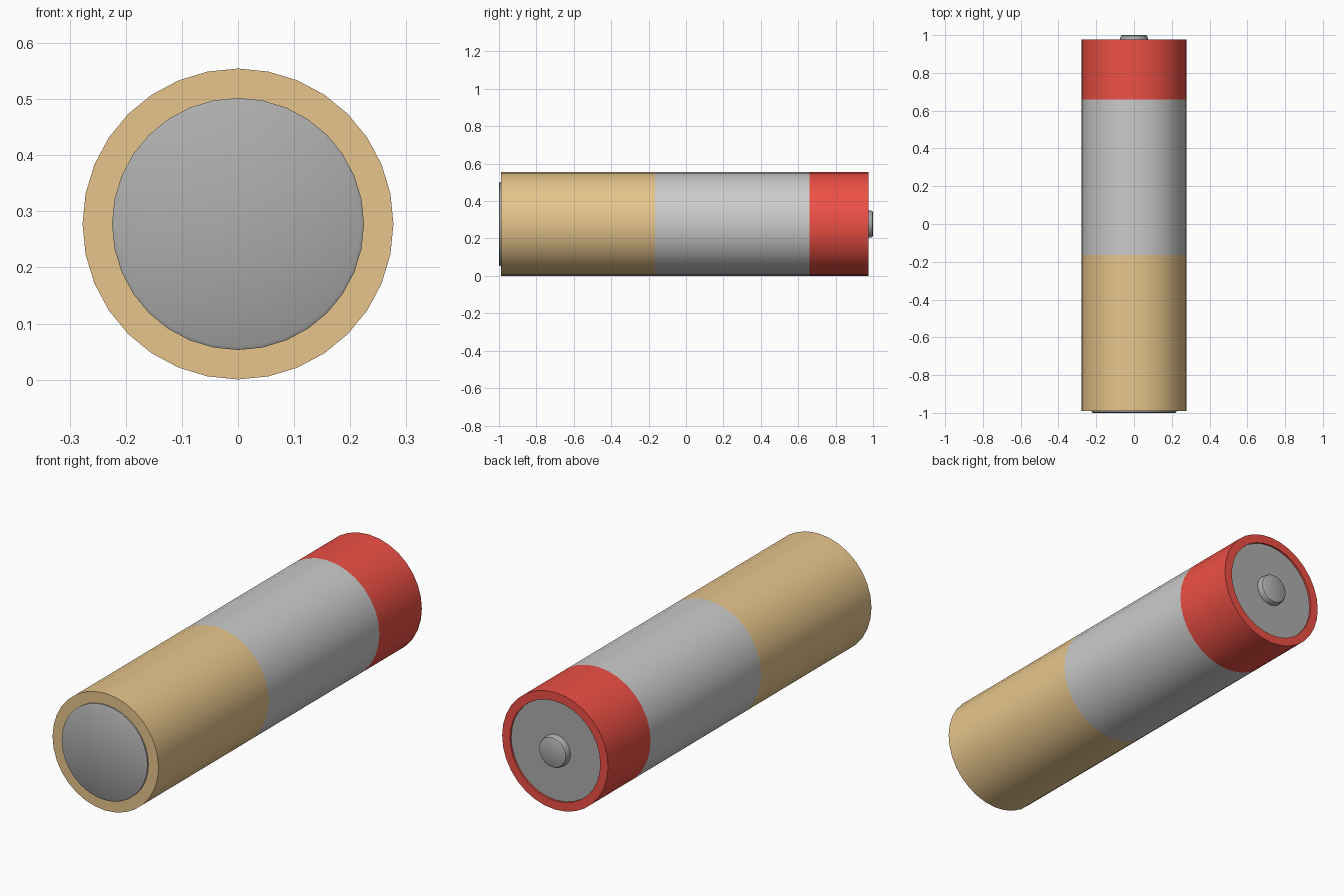
import bpy, math

if "Cube" in bpy.data.objects:
    bpy.data.objects.remove(bpy.data.objects["Cube"])

SIDES = 32
R = 0.277
ZC = 0.2775


def paint(obj, name, rgb):
    mat = bpy.data.materials.new(name)
    mat.diffuse_color = (*rgb, 1)
    mat.use_nodes = True
    mat.node_tree.nodes["Principled BSDF"].inputs["Base Color"].default_value = mat.diffuse_color
    obj.data.materials.append(mat)


def lathe(name, profile, color=None):
    """Revolve (radius, y) points about the battery's long axis."""
    verts, rings, faces = [], [], []
    for r, y in profile:
        if r == 0:
            rings.append([len(verts)] * SIDES)
            verts.append((0, y, 0))
            continue
        rings.append(list(range(len(verts), len(verts) + SIDES)))
        for i in range(SIDES):
            a = 2 * math.pi * i / SIDES
            verts.append((r * math.sin(a), y, r * math.cos(a)))
    for a, b in zip(rings, rings[1:]):
        for i in range(SIDES):
            j = (i + 1) % SIDES
            quad = [a[i], a[j], b[j], b[i]]
            faces.append(list(dict.fromkeys(quad)))
    mesh = bpy.data.meshes.new(name)
    mesh.from_pydata(verts, [], faces)
    mesh.update()
    obj = bpy.data.objects.new(name, mesh)
    bpy.context.collection.objects.link(obj)
    obj.location.z = ZC
    if color:
        paint(obj, name + "_paint", color)
    bpy.ops.object.select_all(action='DESELECT')
    obj.select_set(True)
    bpy.context.view_layer.objects.active = obj
    bpy.ops.object.shade_smooth_by_angle(angle=math.radians(35))
    return obj


# Wrapper bands, with a rim turned in at each end
lathe("gold_band", [(0.222, -0.975), (0.222, -0.989), (R, -0.989), (R, -0.165)],
      (0.80, 0.56, 0.26))
lathe("silver_band", [(R, -0.165), (R, 0.66)], (0.72, 0.72, 0.72))
lathe("red_band", [(R, 0.66), (R, 0.977), (0.236, 0.977), (0.236, 0.965)],
      (0.85, 0.08, 0.06))

# Negative contact plate, slightly raised
lathe("negative_plate", [(0, -1.0), (0.218, -1.0), (0.2245, -0.996), (0.2245, -0.982)],
      (0.42, 0.42, 0.42))

# Positive end plate, recessed in the rim, with its terminal button
lathe("positive_plate", [(0.238, 0.968), (0, 0.968)], (0.42, 0.42, 0.42))
lathe("positive_button", [(0.074, 0.966), (0.073, 0.988), (0.069, 0.996),
                          (0.061, 1.0), (0, 1.0)], (0.42, 0.42, 0.42))
